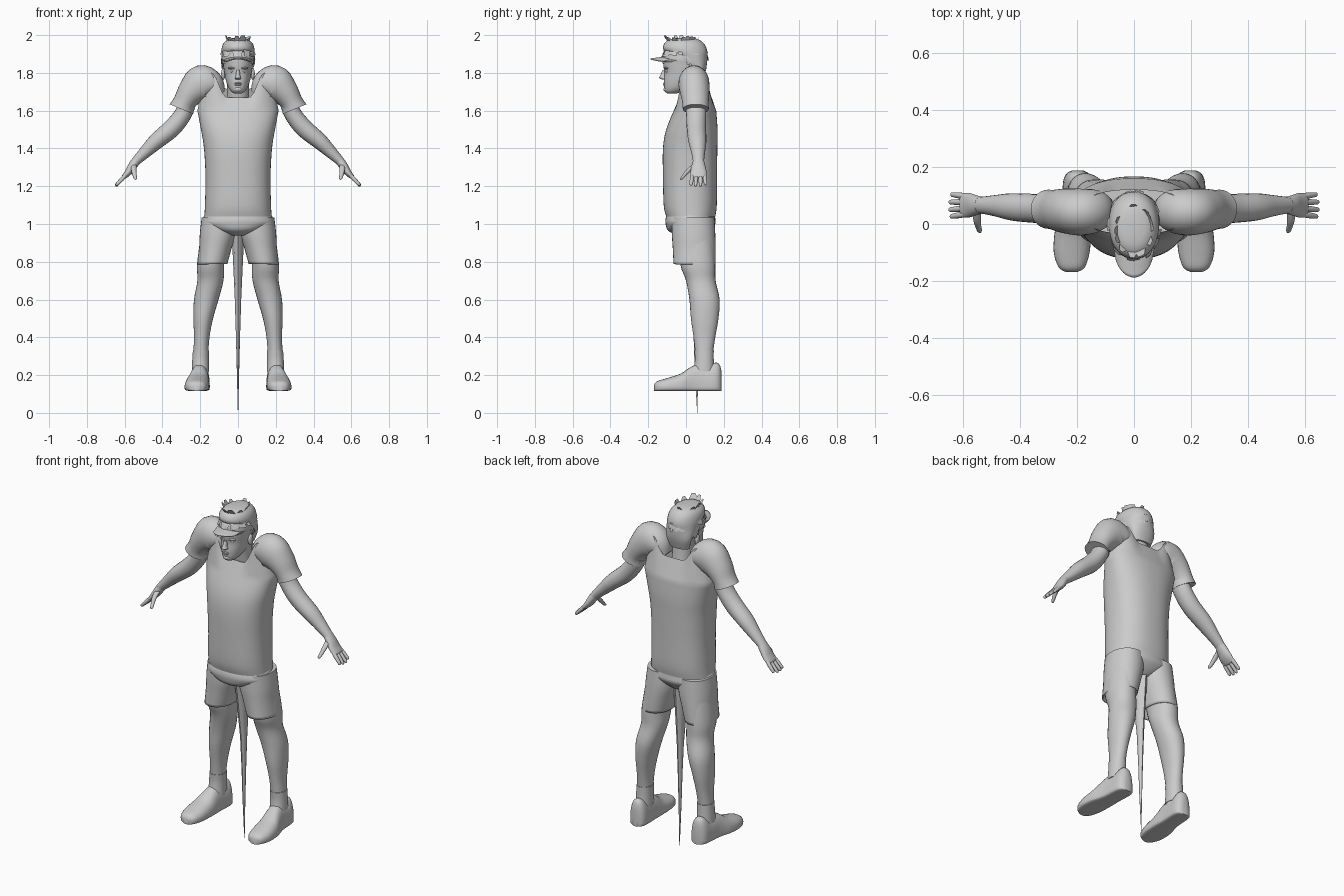
import bpy, bmesh, math, random
from mathutils import Vector

if "Cube" in bpy.data.objects:
    bpy.data.objects.remove(bpy.data.objects["Cube"])

random.seed(4)
TAU = 2 * math.pi


def finish(name, bm, mirror=False, thick=0, angle=50):
    bmesh.ops.recalc_face_normals(bm, faces=bm.faces)
    me = bpy.data.meshes.new(name)
    bm.to_mesh(me)
    bm.free()
    ob = bpy.data.objects.new(name, me)
    bpy.context.collection.objects.link(ob)
    bpy.ops.object.select_all(action='DESELECT')
    ob.select_set(True)
    bpy.context.view_layer.objects.active = ob
    bpy.ops.object.shade_smooth_by_angle(angle=math.radians(angle))
    if thick:
        ob.modifiers.new("Thickness", 'SOLIDIFY').thickness = thick
    if mirror:
        ob.modifiers.new("Mirror", 'MIRROR')
    return ob


def dense(rows, sub=4):
    """Catmull-Rom interpolation of parameter rows."""
    out = []
    for i in range(len(rows) - 1):
        a, b, c, d = rows[max(i - 1, 0)], rows[i], rows[i + 1], rows[min(i + 2, len(rows) - 1)]
        for k in range(sub):
            t = k / sub
            out.append(tuple(0.5 * (2 * q + (r - p) * t + (2 * p - 5 * q + 4 * r - s) * t * t
                                    + (3 * q - p - 3 * r + s) * t ** 3) for p, q, r, s in zip(a, b, c, d)))
    return out + [tuple(rows[-1])]


def power(v, e):
    return math.copysign(abs(v) ** e, v)


def skin(name, rings, caps=(True, True), **kw):
    bm = bmesh.new()
    vs = [[bm.verts.new(p) for p in r] for r in rings]
    n = len(vs[0])
    for r, s in zip(vs, vs[1:]):
        for i in range(n):
            bm.faces.new((r[i], r[(i + 1) % n], s[(i + 1) % n], s[i]))
    if caps[0]:
        bm.faces.new(vs[0])
    if caps[1]:
        bm.faces.new(vs[-1])
    return finish(name, bm, **kw)


def flat_ring(z, cx, hx, yf, yb, n=32, e=0.9):
    return [(cx + hx * power(math.cos(TAU * i / n), e),
             (yf + yb) / 2 + (yb - yf) / 2 * power(math.sin(TAU * i / n), e), z) for i in range(n)]


def stack(name, rows, sub=4, n=32, e=0.95, **kw):
    """Horizontal sections: z, centre x, half width, front y, back y."""
    return skin(name, [flat_ring(*r, n=n, e=e) for r in dense(rows, sub)], **kw)


def tube(name, rows, sub=4, n=20, **kw):
    """Sections across a path: x, y, z, radius in the xz plane, radius in y."""
    pts = dense(rows, sub)
    rings = []
    for i, (x, y, z, a, b) in enumerate(pts):
        p, q = pts[max(i - 1, 0)], pts[min(i + 1, len(pts) - 1)]
        t = Vector((q[0] - p[0], 0, q[2] - p[2])).normalized()
        nrm = Vector((-t.z, 0, t.x))
        rings.append([Vector((x, y, z)) + nrm * a * math.cos(TAU * k / n)
                      + Vector((0, b * math.sin(TAU * k / n), 0)) for k in range(n)])
    return skin(name, rings, **kw)


def blob(name, loc, size, **kw):
    bm = bmesh.new()
    bmesh.ops.create_uvsphere(bm, u_segments=16, v_segments=10, radius=1)
    for v in bm.verts:
        v.co = Vector(loc) + Vector(c * s for c, s in zip(v.co, size))
    return finish(name, bm, **kw)


# Shirt body: straight sections, then a dipped neckline between raised shoulders
body = dense([(1.04, 0, .178, -.105, .155), (1.1, 0, .175, -.118, .163), (1.25, 0, .172, -.122, .164),
              (1.4, 0, .18, -.122, .166), (1.5, 0, .196, -.105, .167), (1.6, 0, .215, -.065, .16)])
rings = [flat_ring(*r, n=64, e=.85) for r in body]
for k in range(1, 10):
    t = k / 9
    ring = []
    for x, y, z in flat_ring(1.6, 0, .215 - .025 * t, -.065 + .03 * t, .16 - .04 * t, n=64, e=.85):
        low = 1.67 if y < .04 else 1.715
        s = min(max((abs(x) - .06) / .08, 0), 1)
        top = low + (1.8 - low) * s * s * (3 - 2 * s)
        if abs(x) > .15:
            top -= (abs(x) - .15) * 1.2
        ring.append((x, y, 1.6 + t * (top - 1.6)))
    rings.append(ring)
skin("shirt_body", rings, caps=(False, False), angle=70)

# Shoulders with sleeves
tube("shirt_sleeve", [(.085, .05, 1.69, .02, .04), (.13, .045, 1.732, .07, .074), (.19, .042, 1.742, .1, .082),
                      (.245, .046, 1.7, .077, .078), (.283, .05, 1.645, .06, .07), (.3, .052, 1.608, .068, .069)],
     n=28, mirror=True)

# Arms and hands
tube("arm", [(.27, .052, 1.63, .045, .055), (.295, .054, 1.575, .046, .053), (.35, .055, 1.507, .048, .051),
             (.43, .06, 1.44, .043, .048), (.485, .064, 1.387, .034, .038), (.535, .066, 1.338, .025, .03),
             (.55, .066, 1.32, .023, .031)], mirror=True)
tube("palm", [(.54, .066, 1.333, .024, .03), (.56, .066, 1.305, .023, .037), (.58, .066, 1.275, .019, .043),
              (.603, .066, 1.25, .013, .042), (.608, .066, 1.244, .006, .036)], mirror=True)
for i, (y0, y1, tip) in enumerate([(.034, .026, .92), (.055, .05, 1.0), (.077, .077, 1.0), (.098, .104, .88)]):
    path = []
    for t, r in [(0, .010), (.35, .011), (.7, .0095), (.92, .008), (1, .003)]:
        u = t * tip
        path.append((.595 + .055 * u, y0 + (y1 - y0) * t, 1.258 - .058 * u, r, r))
    tube(f"finger_{i + 1}", path, sub=2, n=10, mirror=True)
tube("thumb", [(.55, .05, 1.315, .014, .016), (.552, .02, 1.29, .014, .016), (.548, -.005, 1.262, .011, .012),
               (.543, -.022, 1.242, .009, .009), (.541, -.027, 1.235, .003, .003)], sub=3, n=12, mirror=True)

# Shorts, with the stray spike hanging from the crotch
stack("shorts_hips", [(1.07, 0, .165, -.095, .15), (1.03, 0, .185, -.108, .155), (1.0, 0, .188, -.108, .155),
                      (.965, 0, .13, -.095, .13), (.94, 0, .05, -.05, .1)])
stack("shorts_leg", [(1.035, .1, .092, -.075, .15), (.95, .106, .096, -.075, .155), (.87, .12, .086, -.07, .157),
                     (.787, .136, .079, -.066, .157)], caps=(True, False), mirror=True, thick=.006)
stack("crotch_spike", [(.96, 0, .034, -.02, .1), (.6, 0, .017, .03, .075), (.25, 0, .007, .045, .065),
                       (0, 0, .001, .059, .061)], sub=2, n=8, e=1)

# Legs and socks
stack("leg", [(.92, .13, .07, -.04, .145), (.785, .145, .072, -.03, .155), (.7, .146, .069, .0, .157),
              (.6, .168, .065, .018, .178), (.5, .184, .052, .026, .172), (.4, .192, .041, .04, .155),
              (.3, .197, .04, .05, .142), (.2, .198, .042, .05, .145)], n=28, mirror=True)
stack("sock", [(.33, .196, .043, .045, .147), (.28, .198, .044, .047, .147), (.22, .199, .046, .04, .15)],
      n=28, mirror=True)

# Shoes: sections along y with a flat sole: y, centre x, half width, top z
rings = []
for y, cx, hw, top in dense([(-.169, .219, .02, .15), (-.152, .219, .046, .168), (-.1, .219, .063, .184),
                             (-.03, .215, .064, .207), (.02, .208, .057, .24), (.06, .204, .052, .256),
                             (.11, .201, .051, .25), (.155, .199, .049, .266), (.178, .198, .038, .255),
                             (.188, .198, .02, .22)]):
    ring = []
    for k in range(28):
        c, s = math.cos(TAU * k / 28), math.sin(TAU * k / 28)
        z = .138 + (top - .138) * s ** .9 if s > 0 else .138 - .023 * abs(s) ** .35
        ring.append((cx + hw * power(c, .8), y, z))
    rings.append(ring)
skin("shoe", rings, mirror=True)

# Head, neck and face
stack("neck", [(1.6, 0, .07, -.01, .11), (1.68, 0, .058, -.035, .09), (1.78, 0, .058, -.05, .08)])
stack("head", [(1.692, 0, .022, -.1, -.045), (1.703, 0, .037, -.112, -.01), (1.725, 0, .052, -.116, .03),
               (1.76, 0, .064, -.117, .07), (1.8, 0, .072, -.114, .092), (1.84, 0, .078, -.12, .102),
               (1.88, 0, .082, -.119, .106), (1.93, 0, .078, -.1, .098), (1.97, 0, .045, -.055, .055)], e=.95)
stack("nose", [(1.765, 0, .012, -.125, -.1), (1.773, 0, .017, -.142, -.1), (1.785, 0, .012, -.137, -.1),
               (1.815, 0, .008, -.124, -.1)], n=16)
blob("upper_lip", (0, -.112, 1.745), (.022, .01, .004))
blob("lower_lip", (0, -.112, 1.737), (.018, .01, .005))
blob("chin", (0, -.103, 1.713), (.024, .016, .014))
blob("brow", (.03, -.103, 1.825), (.024, .015, .006), mirror=True)
blob("eye", (.03, -.096, 1.81), (.013, .013, .009), mirror=True)
blob("ear", (.078, .005, 1.795), (.011, .02, .032), mirror=True)

# Sun visor: head band and curved peak
stack("visor_band", [(1.85, 0, .083, -.124, .108), (1.87, 0, .086, -.125, .111), (1.89, 0, .085, -.123, .111)],
      caps=(False, False))
bm = bmesh.new()
grid = []
for j in range(7):
    t = j / 6
    row = []
    for i in range(17):
        u = -1 + i / 8
        arch = math.sqrt(max(1 - u * u, 0))
        x = u * (.082 - .008 * t)
        row.append(bm.verts.new((x, -.05 - .065 * arch - .073 * t * arch ** .7,
                                 1.886 - .02 * u * u - .009 * t)))
    grid.append(row)
for a, b in zip(grid, grid[1:]):
    for i in range(16):
        bm.faces.new((a[i], a[i + 1], b[i + 1], b[i]))
bmesh.ops.remove_doubles(bm, verts=bm.verts, dist=.0005)
finish("visor_peak", bm, thick=.006)

# Hair: a rough cap covered with seeded overlapping locks
stack("hair_cap", [(1.76, 0, .06, .03, .09), (1.82, 0, .078, .02, .107), (1.88, 0, .086, -.06, .112),
                   (1.92, 0, .088, -.118, .112), (1.955, 0, .078, -.115, .095), (1.978, 0, .052, -.085, .065),
                   (1.985, 0, .02, -.04, .03)])
bm = bmesh.new()
mid, rad = Vector((0, -.006, 1.875)), Vector((.09, .118, .112))
made = 0
while made < 110:
    th, ph = random.uniform(0, TAU), random.uniform(-.75, 1.4)
    if ph < .35 and math.sin(th) < -.05:
        continue
    made += 1
    turn, length, width = random.uniform(-.3, .3), random.uniform(.35, .6), random.uniform(.14, .26)
    strip = []
    for j in range(4):
        t = j / 3
        p, w, lift = ph - length * t, width * (1 - .55 * t), 1 + .1 * t * random.random()
        pair = []
        for s in (-1, 1):
            q = th + turn * t + s * w / max(math.cos(p), .3)
            d = Vector((math.cos(p) * math.cos(q), math.cos(p) * math.sin(q), math.sin(p)))
            co = mid + Vector(a * b * lift for a, b in zip(d, rad))
            co.z = min(max(co.z, 1.73 if co.y > 0 else 1.885), 2.0)
            pair.append(bm.verts.new(co))
        strip.append(pair)
    for a, b in zip(strip, strip[1:]):
        bm.faces.new((a[0], a[1], b[1], b[0]))
# Upswept crown locks
for i in range(14):
    a = random.uniform(0, TAU)
    base = Vector((.055 * math.cos(a), -.02 + .075 * math.sin(a), 1.965))
    side = Vector((-math.sin(a), math.cos(a), 0)) * .02
    tip = Vector((base.x * 1.25, base.y * 1.25, random.uniform(1.985, 2.0)))
    bm.faces.new([bm.verts.new(c) for c in (base - side, base + side, tip + side * .4, tip - side * .4)])
finish("hair_locks", bm, angle=30)
